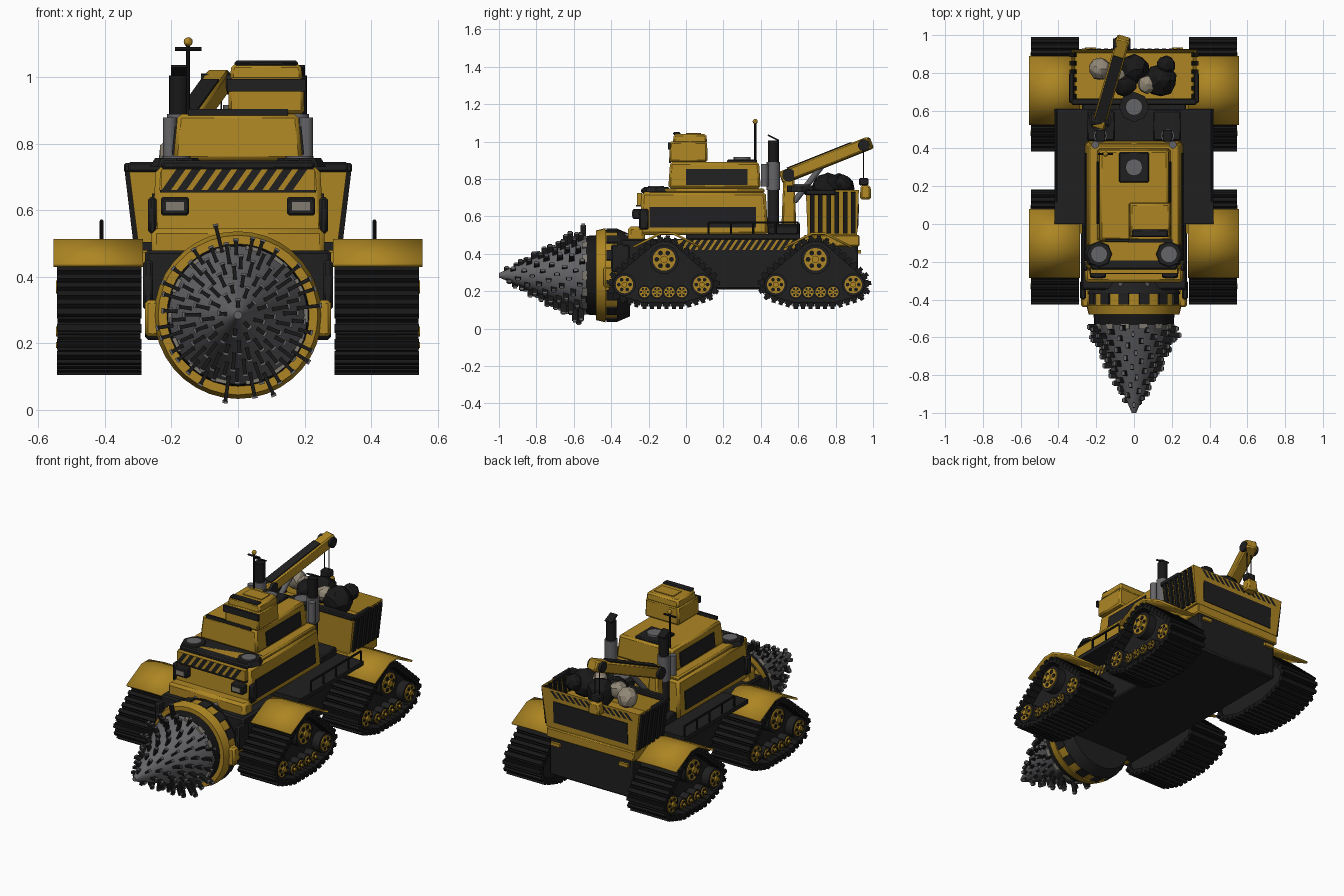
import bpy, bmesh, math, random
from mathutils import Vector, Matrix, geometry

random.seed(4)
if "Cube" in bpy.data.objects:
    bpy.data.objects.remove(bpy.data.objects["Cube"])


def material(name, *rgb):
    mat = bpy.data.materials.new(name)
    mat.use_nodes = True
    mat.diffuse_color = (*rgb, 1)
    mat.node_tree.nodes["Principled BSDF"].inputs["Base Color"].default_value = (*rgb, 1)
    return mat


YELLOW = material("machine yellow", .42, .24, .017)
BLACK = material("rubber black", .009, .009, .009)
DARK = material("dark panel", .014, .014, .015)
METAL = material("drill steel", .13, .13, .14)
LIGHT = material("lamp grey", .22, .2, .17)
TAN = material("pale rock", .28, .24, .18)


def finish(name, bm, mat, bevel=0):
    mesh = bpy.data.meshes.new(name)
    for face in bm.faces:
        face.smooth = True
    bm.to_mesh(mesh)
    bm.free()
    mesh.set_sharp_from_angle(angle=.35)
    mesh.materials.append(mat)
    ob = bpy.data.objects.new(name, mesh)
    bpy.context.collection.objects.link(ob)
    if bevel:
        mod = ob.modifiers.new("edge", "BEVEL")
        mod.width, mod.segments = bevel, 1
    return ob


def add_box(bm, x, y, z, place=Matrix(), taper=(1, 1)):
    size = Vector(r[1] - r[0] for r in (x, y, z))
    mid = Vector((r[0] + r[1]) / 2 for r in (x, y, z))
    for v in bmesh.ops.create_cube(bm, size=1)["verts"]:
        if v.co.z > 0:
            v.co.x *= taper[0]
            v.co.y *= taper[1]
        v.co = place @ (v.co * size + mid)


def add_rod(bm, a, b, r, r2=None, n=20):
    a, b = Vector(a), Vector(b)
    turn = (b - a).to_track_quat("Z", "Y").to_matrix().to_4x4()
    bmesh.ops.create_cone(bm, cap_ends=True, segments=n, radius1=r, radius2=r if r2 is None else r2,
                          depth=(b - a).length, matrix=Matrix.Translation((a + b) / 2) @ turn)


def block(name, mat, x, y, z, bevel=0, taper=(1, 1), place=Matrix()):
    bm = bmesh.new()
    add_box(bm, x, y, z, place, taper)
    finish(name, bm, mat, bevel)


def rod(name, mat, a, b, r, r2=None, n=20):
    bm = bmesh.new()
    add_rod(bm, a, b, r, r2, n)
    finish(name, bm, mat)


def stripes(name, mat, start, along, up, count):
    """Slanted warning stripes on a flat panel."""
    bm = bmesh.new()
    start, along, up = Vector(start), Vector(along), Vector(up)
    step = along / (count + .6)
    for i in range(count):
        a = start + step * i
        bm.faces.new([bm.verts.new(p) for p in
                      (a, a + step * .6, a + step * 1.6 + up, a + step + up)])
    finish(name, bm, mat)


def span(half):
    return (-half, half)


def side(s, a, b):
    return (s * a, s * b) if s > 0 else (-b, -a)


# Drill head
AXIS = .285
for name, mat, y0, y1, r0, r1 in (
        ("drill_cone", METAL, -.53, -1, .21, .012), ("drill_bearing", BLACK, -.47, -.535, .215, .21),
        ("collar_flange", YELLOW, -.43, -.48, .252, .24), ("collar_drum", YELLOW, -.36, -.43, .243, .243),
        ("collar_back", DARK, -.3, -.37, .22, .25)):
    rod(name, mat, (0, y0, AXIS), (0, y1, AXIS), r0, r1, 36)
teeth, tips, pads, fins = (bmesh.new() for _ in range(4))
COUNT = 105
for i in range(COUNT):
    t = ((i + 1) / COUNT) ** .6
    place = Matrix.Translation((0, -.985 + .44 * t, AXIS)) @ Matrix.Rotation(i * 2.4, 4, "Y")
    r = .012 + .19 * t
    reach = r + .018 + random.uniform(.015, .06) * t
    add_box(teeth, span(.0055), span(.015), (r - .02, reach), place)
    add_box(tips, span(.008), span(.01), (reach - .004, reach + .006), place)
for i in range(14):
    turn = Matrix.Translation((0, 0, AXIS)) @ Matrix.Rotation(math.tau * (i + .5) / 14, 4, "Y")
    add_box(pads, span(.028), (-.425, -.365), (.2, .25), turn)
    add_box(fins, span(.022), (-.555, -.53), (.14, .21), turn)
finish("drill_teeth", teeth, BLACK)
finish("drill_tooth_tips", tips, METAL)
finish("collar_pads", pads, DARK)
finish("drill_base_fins", fins, LIGHT)

# Chassis and deck
block("chassis", DARK, span(.28), (-.35, .92), (.21, .48), .01)
block("side_deck", DARK, span(.42), (0, .61), (.48, .505))
block("front_fascia", YELLOW, span(.26), (-.31, -.22), (.4, .545), .015)
block("rear_sill", YELLOW, span(.295), (.63, .927), (.44, .5), .006)
for s in (-1, 1):
    block("drill_bracket", YELLOW, side(s, .235, .28), (-.44, -.33), (.22, .33), .01)
    block("drill_arm", DARK, side(s, .255, .285), (-.4, -.3), (.3, .45), .008)
    rod("drill_piston", METAL, (s * .07, -.25, .51), (s * .07, -.38, .48), .014)
    block("sill_panel", YELLOW, side(s, .27, .286), (-.05, .63), (.42, .475))
    stripes("sill_stripes", DARK, (s * .288, -.05, .42), (0, .68, 0), (0, 0, .055), 18)
    block("rear_lamp", YELLOW, side(s, .2, .26), (.92, .935), (.4, .42))
    # Deck railing
    bm = bmesh.new()
    add_rod(bm, (s * .41, .12, .567), (s * .41, .6, .567), .006, n=8)
    for i in range(5):
        add_rod(bm, (s * .41, .12 + i * .12, .5), (s * .41, .12 + i * .12, .567), .006, n=8)
    finish("deck_railing", bm, BLACK)

# Lower hull, cabin and lookout
block("lower_hull", YELLOW, span(.26), (-.25, .44), (.5, .73), .015, (.95, .96))
block("hull_roof_trim", YELLOW, span(.24), (-.2, .42), (.725, .75), .008)
block("hull_front_roof", DARK, span(.23), (-.24, -.07), (.722, .75), .008)
block("cabin", YELLOW, span(.195), (-.095, .4), (.75, .89), .012, (.93, .96))
block("cabin_front_window", DARK, span(.15), (-.092, -.08), (.885, .905))
block("roof_hatch_base", DARK, span(.08), (.22, .38), (.885, .905), .006)
rod("roof_hatch", METAL, (0, .3, .9), (0, .3, .917), .045)
block("lookout", YELLOW, (-.03, .2), (-.09, .115), (.89, 1), .01, (.97, .98))
block("lookout_roof", YELLOW, (-.025, .195), (-.07, .113), (.99, 1.04), .01, (.95, .95))
block("lookout_visor", DARK, (-.033, .203), (-.097, -.082), (.957, .995))
block("lookout_roof_lamps", DARK, (-.01, .18), (-.07, -.03), (1.035, 1.05), .006)
block("lookout_hatch", YELLOW, (.03, .16), (0, .08), (1.035, 1.045))
block("front_stripe_panel", YELLOW, span(.23), (-.262, -.235), (.66, .725))
stripes("front_stripes", DARK, (-.23, -.264, .66), (.44, 0, 0), (0, 0, .065), 9)
block("front_stripe_frame", DARK, span(.235), (-.266, -.24), (.653, .661))
for s in (-1, 1):
    lean = Matrix.Translation((s * .256, .09, .596)) @ Matrix.Rotation(-s * .057, 4, "Y")
    block("hull_window", DARK, span(.005), span(.285), span(.055), place=lean)
    lean = Matrix.Translation((s * .19, .165, .81)) @ Matrix.Rotation(-s * .097, 4, "Y")
    block("cabin_window", DARK, span(.005), span(.165), span(.042), place=lean)
    block("headlight_box", DARK, side(s, .147, .232), (-.285, -.24), (.585, .64), .006)
    block("headlight_lens", LIGHT, side(s, .163, .217), (-.289, -.28), (.599, .625))
    block("bumper_strut", DARK, side(s, .245, .27), (-.25, -.2), (.53, .64), .008)
    rod("front_vent_base", DARK, (s * .185, -.16, .73), (s * .185, -.16, .757), .08, .065, 8)
    rod("front_vent", METAL, (s * .185, -.16, .75), (s * .185, -.16, .763), .042)
    # Exhaust stacks
    p = (s * .178, .467)
    rod("exhaust_foot", DARK, (*p, .5), (*p, .76), .03)
    rod("exhaust_muffler", METAL, (*p, .74), (*p, .89), .036)
    rod("exhaust_pipe", BLACK, (*p, .88), (*p, 1.005), .029)
    flap = Matrix.Translation((*p, 1.02)) @ Matrix.Rotation(-.45, 4, "X")
    block("exhaust_flap", BLACK, span(.024), span(.032), span(.004), place=flap)
    rod("air_filter", METAL, (s * .205, .42, .76), (s * .205, .42, .88), .02)
    block("engine_box", DARK, side(s, .1, .25), (.44, .6), (.5, .55), .008)

# Mast
rod("mast", BLACK, (-.15, .37, .88), (-.15, .37, 1.1), .006, n=8)
rod("mast_bar", BLACK, (-.19, .37, 1.085), (-.11, .37, 1.085), .006, n=8)
bm = bmesh.new()
bmesh.ops.create_icosphere(bm, subdivisions=2, radius=.014, matrix=Matrix.Translation((-.15, .37, 1.107)))
finish("mast_ball", bm, YELLOW)

# Rear ore bin
bm = bmesh.new()
add_box(bm, span(.3), (.65, .915), (.5, .74), taper=(1.1, 1.07))
top = max(bm.faces, key=lambda f: f.calc_center_median().z)
bmesh.ops.inset_individual(bm, faces=[top], thickness=.025)
for v in top.verts:
    v.co.z -= .12
finish("ore_bin", bm, YELLOW)
block("bin_front_rim", DARK, span(.33), (.63, .665), (.715, .745), .006)
block("bin_back_panel", DARK, span(.25), span(.005), span(.065),
      place=Matrix.Translation((0, .918, .6)) @ Matrix.Rotation(-.04, 4, "X"))
stripes("bin_back_stripes", DARK, (-.29, .927, .69), (.56, 0, 0), (0, .002, .04), 14)
for s in (-1, 1):
    ribs = bmesh.new()
    for i in range(6):
        y = .675 + i * .044
        add_box(ribs, span(.012), span(.012), span(.11),
                Matrix.Translation((s * .317, y, .62)) @ Matrix.Rotation(s * .12, 4, "Y"))
    finish("bin_ribs", ribs, BLACK)
    block("bin_side_rim", DARK, side(s, .318, .343), (.64, .8), (.715, .742), .005)
rod("bin_vent_base", DARK, (0, .62, .73), (0, .62, .765), .08, n=8)
rod("bin_vent", METAL, (0, .62, .76), (0, .62, .773), .045)

# Ore rocks
for x, y, r, mat in ((-.18, .82, .06, TAN), (0, .82, .08, BLACK), (.14, .76, .085, BLACK),
                     (-.09, .78, .05, TAN), (.07, .74, .05, TAN), (-.05, .74, .065, BLACK), (.17, .84, .05, BLACK)):
    bm = bmesh.new()
    bmesh.ops.create_icosphere(bm, subdivisions=2, radius=r, matrix=Matrix.Translation((x, y, .81 - r * .75)))
    for v in bm.verts:
        v.co += Vector(random.uniform(-.06, .06) * r for _ in range(3))
    finish("ore_rock", bm, mat)

# Crane
pivot, end = Vector((-.18, .55, .82)), Vector((-.065, .95, .98))
aim = Matrix.Translation(pivot) @ (end - pivot).to_track_quat("Y", "Z").to_matrix().to_4x4()
reach = (end - pivot).length
rod("crane_turntable", DARK, (-.18, .55, .5), (-.18, .55, .56), .06)
block("crane_post", YELLOW, (-.215, -.145), (.51, .59), (.54, .84), .01, (.85, .7))
block("crane_boom", YELLOW, span(.036), (-.04, reach + .04), span(.033), .008, place=aim)
block("boom_top_plate", DARK, span(.028), (.01, reach - .06), (.03, .039), place=aim)
rod("crane_piston", METAL, (-.17, .58, .68), pivot.lerp(end, .5), .016)
rod("boom_pulley", DARK, end - Vector((.046, 0, 0)), end + Vector((.046, 0, 0)), .031)
rod("boom_pivot", DARK, pivot - Vector((.045, 0, 0)), pivot + Vector((.045, 0, 0)), .035)
for dx in (-.015, .015):
    rod("crane_cable", BLACK, (-.065 + dx, .95, .97), (-.065 + dx, .95, .79), .003, n=6)
block("hook_block", DARK, (-.095, -.035), (.925, .975), (.765, .805), .006)
block("hook", YELLOW, (-.105, -.025), (.93, .99), (.69, .765), .01, (.8, .9))


# Track units
def wheel(s, y, z, r):
    tyre, rim, holes = (bmesh.new() for _ in range(3))
    for bm, x0, x1, size in ((tyre, .47, .53, r), (rim, .52, .537, r * .78), (rim, .53, .548, r * .25)):
        add_rod(bm, (s * x0, y, z), (s * x1, y, z), size)
    for k in range(6):
        a = math.tau * k / 6
        hy, hz = y + math.cos(a) * r * .5, z + math.sin(a) * r * .5
        add_rod(holes, (s * .53, hy, hz), (s * .54, hy, hz), r * .17, n=8)
    finish("wheel_tyre", tyre, DARK)
    finish("wheel_rim", rim, YELLOW)
    finish("wheel_holes", holes, BLACK)


def track(s, yc):
    rollers = [(yc + d, .195, .036, .065) for d in (-.1, -.033, .033, .1)]
    ends = [(yc + d, .235, .06, .072) for d in (-.207, .207)]
    cloud = []
    for y, z, r, belt in rollers + ends + [(yc + .005, .37, .078, .105)]:
        wheel(s, y, z, r)
        cloud += [Vector((y + belt * math.cos(a), z + belt * math.sin(a)))
                  for a in (math.tau * k / 32 for k in range(32))]
    loop = [cloud[i] for i in geometry.convex_hull_2d(cloud)]
    # Inner frame
    bm = bmesh.new()
    face = bm.faces.new([bm.verts.new((s * .31, *p)) for p in loop])
    new = bmesh.ops.extrude_face_region(bm, geom=[face])["geom"]
    bmesh.ops.translate(bm, vec=(s * .17, 0, 0), verts=[g for g in new if isinstance(g, bmesh.types.BMVert)])
    bmesh.ops.recalc_face_normals(bm, faces=bm.faces)
    finish("track_frame", bm, DARK)
    # Tread links spaced evenly round the belt
    pairs = list(zip(loop, loop[1:] + loop[:1]))
    total = sum((b - a).length for a, b in pairs)
    step, walked, nxt = total / 36, 0, 0
    bm = bmesh.new()
    for a, b in pairs:
        length = (b - a).length
        while nxt < walked + length and nxt < total - step / 2:
            p = a.lerp(b, (nxt - walked) / length)
            d = b - a
            place = Matrix.Translation((s * .4175, *p)) @ Matrix.Rotation(math.atan2(d.y, d.x), 4, "X")
            add_box(bm, span(.125), span(step * .47), span(.011), place)
            add_box(bm, span(.127), span(step * .28), (-.025, -.008), place)
            nxt += step
        walked += length
    finish("track_links", bm, BLACK)
    # Folded fender
    bm = bmesh.new()
    fold = [(-.18, .435), (-.035, .508), (.035, .508), (.18, .435)]
    rows = [[bm.verts.new((x, yc + y + .02, z)) for x in side(s, .285, .555)] for y, z in fold]
    for a, b in zip(rows, rows[1:]):
        bm.faces.new((a[0], a[1], b[1], b[0]))
    fender = finish("fender", bm, YELLOW)
    sheet = fender.modifiers.new("sheet", "SOLIDIFY")
    sheet.thickness, sheet.offset = .012, 0


for s in (-1, 1):
    for yc in (-.122, .687):
        track(s, yc)
